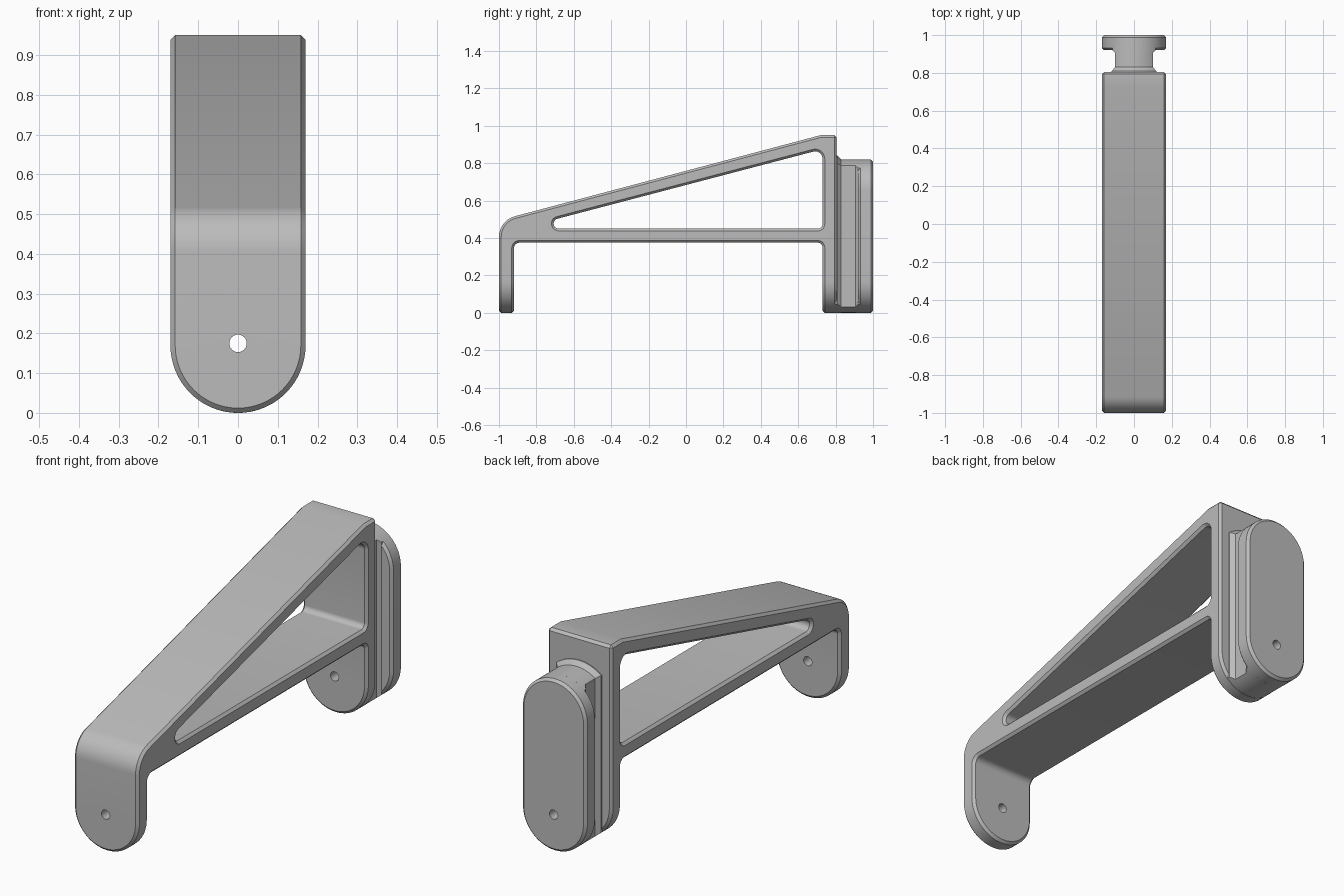
import bpy, bmesh, math
from mathutils import Vector

cube = bpy.data.objects.get("Cube")
if cube:
    bpy.data.objects.remove(cube, do_unlink=True)

grey = bpy.data.materials.new("plain grey")
grey.use_nodes = True
grey.diffuse_color = (0.5, 0.5, 0.5, 1)
grey.node_tree.nodes["Principled BSDF"].inputs["Base Color"].default_value = (0.5, 0.5, 0.5, 1)

R = 0.17            # half width, and radius of the rounded ends
CHAMFER = 0.012


def loft(name, rings):
    """Closed solid through rings of equal point count."""
    bm = bmesh.new()
    loops = [[bm.verts.new(p) for p in ring] for ring in rings]
    for a, b in zip(loops, loops[1:]):
        for i in range(len(a)):
            j = (i + 1) % len(a)
            bm.faces.new((a[i], a[j], b[j], b[i]))
    bm.faces.new(loops[0])
    bm.faces.new(loops[-1])
    bmesh.ops.recalc_face_normals(bm, faces=bm.faces)
    mesh = bpy.data.meshes.new(name)
    bm.to_mesh(mesh)
    bm.free()
    mesh.materials.append(grey)
    obj = bpy.data.objects.new(name, mesh)
    bpy.context.collection.objects.link(obj)
    return obj


def along_x(name, pts, half):
    return loft(name, [[(x, y, z) for y, z in pts] for x in (-half, half)])


def along_y(name, pts, y0, y1):
    return loft(name, [[(x, y, z) for x, z in pts] for y in (y0, y1)])


def rounded(corners, steps=10):
    """Polygon from (a, b, radius) corners, each filleted by its radius."""
    pts = []
    for i, (a, b, r) in enumerate(corners):
        p = Vector((a, b))
        if r == 0:
            pts.append(p)
            continue
        u = (Vector(corners[i - 1][:2]) - p).normalized()
        v = (Vector(corners[(i + 1) % len(corners)][:2]) - p).normalized()
        half = u.angle(v) / 2
        centre = p + (u + v).normalized() * r / math.sin(half)
        start = p + u * r / math.tan(half) - centre
        end = p + v * r / math.tan(half) - centre
        sweep = math.pi - 2 * half
        for k in range(steps + 1):
            t = k / steps
            pts.append(centre + (start * math.sin((1 - t) * sweep)
                                 + end * math.sin(t * sweep)) / math.sin(sweep))
    return pts


def arc(cx, cz, r, a0, a1, n=32):
    return [(cx + r * math.cos(a0 + (a1 - a0) * k / n),
             cz + r * math.sin(a0 + (a1 - a0) * k / n)) for k in range(n + 1)]


def cut(obj, cutter, operation):
    m = obj.modifiers.new(operation, 'BOOLEAN')
    m.operation, m.object, m.solver = operation, cutter, 'EXACT'


def chamfer(obj):
    m = obj.modifiers.new("chamfer", 'BEVEL')
    m.width, m.segments = CHAMFER, 1
    m.limit_method, m.angle_limit = 'ANGLE', math.radians(40)
    m.use_clamp_overlap = False


def finish(obj):
    bpy.ops.object.select_all(action='DESELECT')
    obj.select_set(True)
    bpy.context.view_layer.objects.active = obj
    for m in list(obj.modifiers):
        bpy.ops.object.modifier_apply(modifier=m.name)
    bpy.ops.object.shade_smooth_by_angle(angle=math.radians(30))


# Cutters: front outline, triangular window, screw hole
outline = along_y("outline_cutter",
                  arc(0, R, R, math.pi, 2 * math.pi) + [(R, 2), (-R, 2)], -2, 2)
window = along_x("window_cutter", rounded([(-0.89, 0.45, 0.027), (0.73, 0.45, 0.025),
                                           (0.73, 0.875, 0.04)]), 0.5)
hole = along_y("hole_cutter", arc(0, 0.175, 0.022, 0, 2 * math.pi, 24)[:-1], -2, 2)

# Bracket: two legs, crossbar and sloping top arm
bracket = along_x("bracket", rounded([
    (-1, -0.1, 0), (-1, 0.494, 0.115), (0.72, 0.95, 0), (0.805, 0.95, 0),
    (0.805, -0.1, 0), (0.73, -0.1, 0), (0.73, 0.375, 0.025),
    (-0.92, 0.375, 0.03), (-0.92, -0.1, 0)]), 0.3)
cut(bracket, outline, 'INTERSECT')
cut(bracket, window, 'DIFFERENCE')
chamfer(bracket)
cut(bracket, hole, 'DIFFERENCE')

# Back plate with rounded ends
TOP = 0.82 - R
plate = along_y("back_plate", arc(0, R, R, math.pi, 2 * math.pi)
                + arc(0, TOP, R, 0, math.pi), 0.92, 1)
chamfer(plate)
cut(plate, hole, 'DIFFERENCE')


# Neck joining leg and plate, flared at both ends
def neck_ring(y, flare, top_r):
    w = 0.1 + flare
    low, high = math.acos(w / R), math.acos(w / top_r)
    pts = (arc(0, R, R, math.pi + low, 2 * math.pi - low, 20)
           + arc(0, TOP, top_r, high, math.pi - high, 20))
    return [(x, y, z) for x, z in pts]


neck = loft("neck", [neck_ring(0.795, 0.018, R + 0.02), neck_ring(0.81, 0.018, R + 0.02),
                     neck_ring(0.83, 0, R), neck_ring(0.905, 0, R),
                     neck_ring(0.92, 0.015, R), neck_ring(0.935, 0.015, R)])
cut(neck, hole, 'DIFFERENCE')

for part in (bracket, plate, neck):
    finish(part)
for helper in (outline, window, hole):
    bpy.data.objects.remove(helper, do_unlink=True)
